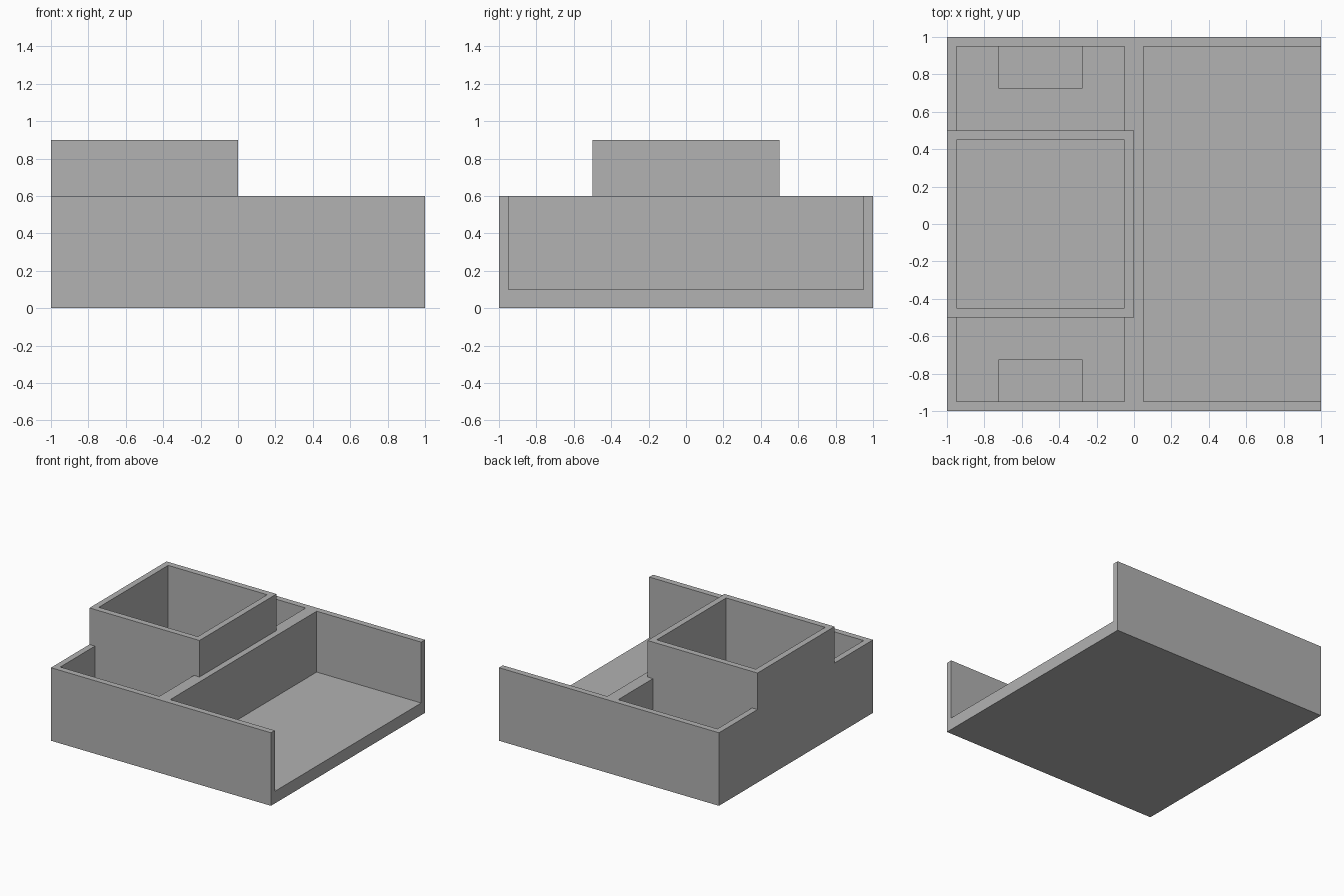
import bpy
import bmesh
from mathutils import Vector

default_cube = bpy.data.objects.get("Cube")
if default_cube:
    bpy.data.objects.remove(default_cube, do_unlink=True)

WALL = 0.05
FLOOR = 0.1
RIM = 0.6
BIN_TOP = 0.9
STEP_TOP = 0.35
ABOVE = 1.2  # cutters reach past every rim

grey = bpy.data.materials.new("plain grey")
grey.use_nodes = True
colour = (0.445, 0.445, 0.445, 1.0)
grey.diffuse_color = colour
grey.node_tree.nodes["Principled BSDF"].inputs["Base Color"].default_value = colour


def block(name, low, high):
    """Box spanning two opposite corners."""
    low, high = Vector(low), Vector(high)
    bm = bmesh.new()
    bmesh.ops.create_cube(bm, size=1)
    for v in bm.verts:
        v.co = (low + high) / 2 + v.co * (high - low)
    mesh = bpy.data.meshes.new(name)
    bm.to_mesh(mesh)
    bm.free()
    mesh.materials.append(grey)
    obj = bpy.data.objects.new(name, mesh)
    bpy.context.collection.objects.link(obj)
    return obj


def combine(target, tool, operation):
    """Apply a boolean and discard the tool."""
    mod = target.modifiers.new(operation.lower(), 'BOOLEAN')
    mod.operation = operation
    mod.solver = 'EXACT'
    mod.object = tool
    tool.hide_render = True
    bpy.context.view_layer.objects.active = target
    bpy.ops.object.modifier_apply(modifier=mod.name)
    bpy.data.objects.remove(tool, do_unlink=True)


# Main tray with the taller square bin rising from it
tray = block("organiser_tray", (-1, -1, 0), (1, 1, RIM))
combine(tray, block("bin_block", (-1, -0.5, 0.3), (0, 0.5, BIN_TOP)), 'UNION')

# Wide bay, open on the left side
combine(tray, block("bay_cutter", (WALL, WALL - 1, FLOOR), (1.2, 1 - WALL, ABOVE)),
        'DIFFERENCE')

# Square bin interior
combine(tray, block("bin_cutter", (WALL - 1, WALL - 0.5, FLOOR),
                    (-WALL, 0.5 - WALL, ABOVE)), 'DIFFERENCE')

# Front and back pockets, each with a step against its outer wall
for side, name in ((-1, "front"), (1, "back")):
    ys = sorted((side * 0.5, side * (1 - WALL)))
    combine(tray, block(name + "_pocket_cutter", (WALL - 1, ys[0], FLOOR),
                        (-WALL, ys[1], ABOVE)), 'DIFFERENCE')
    ys = sorted((side * 0.725, side * 0.97))
    combine(tray, block(name + "_step", (-0.725, ys[0], WALL),
                        (-0.275, ys[1], STEP_TOP)), 'UNION')
